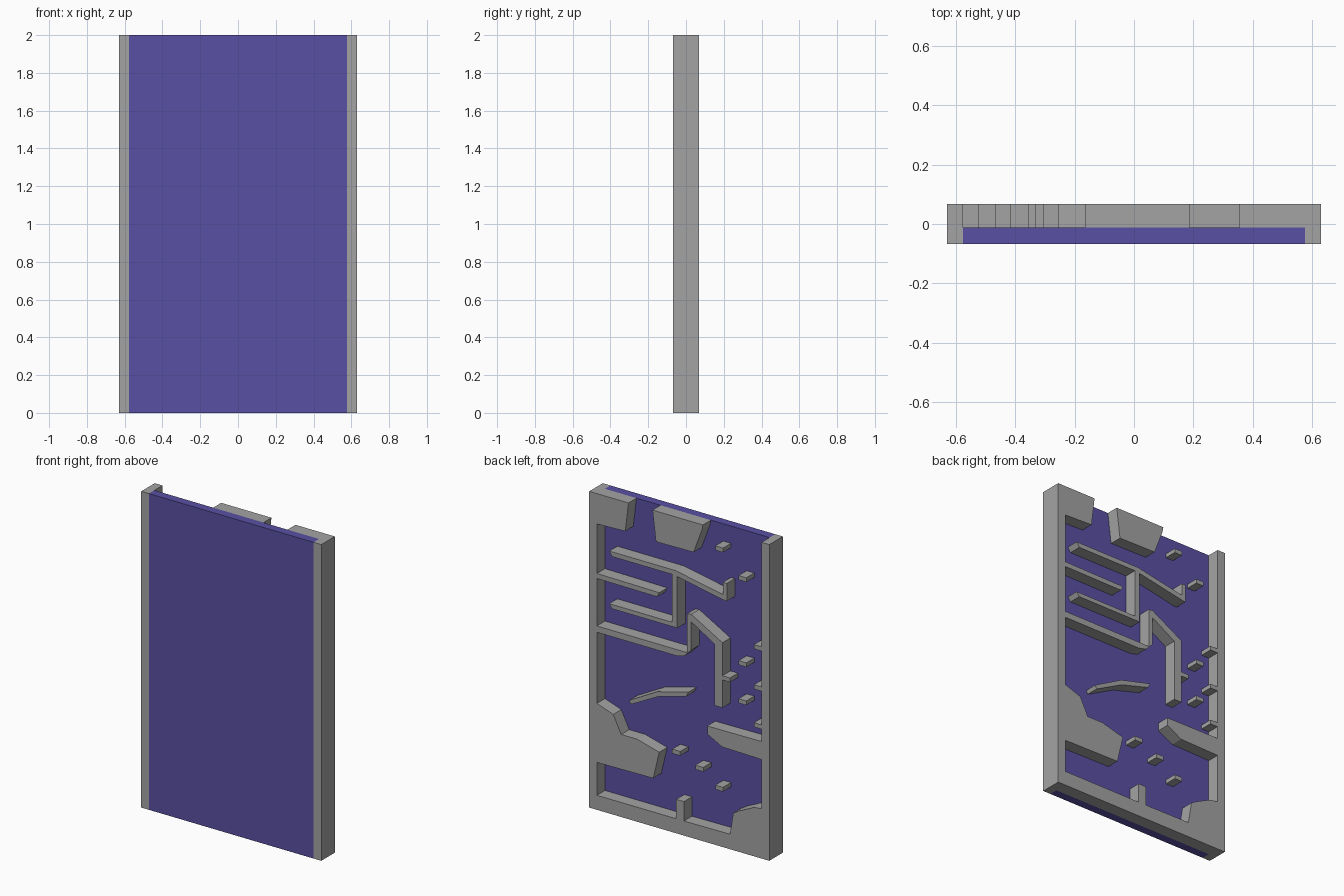
import bpy, bmesh

FRONT, FLOOR, BACK = -0.0675, -0.0125, 0.0675   # depth levels
W, IN = 0.63, 0.576                             # outer and inner half widths


def material(name, rgb):
    m = bpy.data.materials.new(name)
    m.diffuse_color = (*rgb, 1)
    return m


grey = material("grey", (0.37, 0.37, 0.37))
purple = material("purple", (0.10, 0.08, 0.37))


def plate(name, outline, mat=grey, y0=FLOOR, y1=BACK):
    """Extrude an x-z outline from depth y0 to y1."""
    bm = bmesh.new()
    face = bm.faces.new([bm.verts.new((x, y0, z)) for x, z in outline])
    ext = bmesh.ops.extrude_face_region(bm, geom=[face])
    for v in ext["geom"]:
        if isinstance(v, bmesh.types.BMVert):
            v.co.y = y1
    bmesh.ops.recalc_face_normals(bm, faces=bm.faces)
    mesh = bpy.data.meshes.new(name)
    bm.to_mesh(mesh)
    bm.free()
    mesh.materials.append(mat)
    ob = bpy.data.objects.new(name, mesh)
    bpy.context.collection.objects.link(ob)
    return ob


def box(name, x0, x1, z0, z1, mat=grey, y0=FLOOR, y1=BACK):
    return plate(name, [(x0, z0), (x1, z0), (x1, z1), (x0, z1)], mat, y0, y1)


# Front panel and side rails
box("front_panel", -IN, IN, 0, 2, purple, FRONT, FLOOR)
for side, s in (("left", -1), ("right", 1)):
    box(side + "_rail", *sorted((s * IN, s * W)), 0, 2, grey, FRONT, BACK)

# Top blocks
plate("top_corner_block", [(IN, 2), (0.355, 2), (0.378, 1.815), (IN, 1.808)])
plate("top_middle_block", [(0.187, 2), (-0.165, 2), (-0.16, 1.97),
                           (-0.1, 1.81), (0.163, 1.806)])

# Bottom bar with a short post and a raised corner
plate("bottom_bar", [(IN, 0), (IN, 0.092), (0.021, 0.092), (0.021, 0.215),
                     (-0.033, 0.215), (-0.033, 0.092), (-0.355, 0.095),
                     (-0.378, 0.235), (-0.42, 0.26), (-0.525, 0.31),
                     (-IN, 0.315), (-IN, 0)])

# Large side lumps
plate("lower_side_lump", [(IN, 0.673), (0.462, 0.634), (0.406, 0.522),
                          (0.294, 0.522), (0.14, 0.481), (0.182, 0.305),
                          (IN, 0.30)])
plate("wedge_lump", [(-IN, 0.74), (-0.196, 0.737), (-0.196, 0.686),
                     (-0.30, 0.632), (-IN, 0.626)])

# Upper branching ridge
plate("branch_ridge", [(0.49, 1.66), (0.025, 1.66), (-0.305, 1.598),
                       (-0.305, 1.675), (-0.333, 1.675), (-0.333, 1.562),
                       (-0.305, 1.565), (0.014, 1.625), (0.014, 1.30),
                       (0.47, 1.30), (0.49, 1.327), (0.049, 1.327),
                       (0.049, 1.63), (0.47, 1.63)])
plate("straight_ridge", [(IN, 1.495), (0.14, 1.49), (0.155, 1.46), (IN, 1.463)])

# Lower bent ridge
plate("bent_ridge", [(IN, 1.163), (-0.055, 1.163), (-0.055, 1.41),
                     (-0.084, 1.413), (-0.302, 1.292), (-0.302, 0.88),
                     (-0.248, 0.88), (-0.248, 1.268), (-0.084, 1.365),
                     (-0.084, 1.187), (-0.035, 1.136), (0.02, 1.123),
                     (IN, 1.123)])
plate("curved_ridge", [(0.35, 0.753), (0.154, 0.86), (-0.065, 0.916),
                       (-0.05, 0.885), (0.148, 0.83), (0.34, 0.73)])

# Small studs: x start, x end, top height
studs = [(-0.252, -0.306, 1.891), (-0.415, -0.469, 1.747),
         (-0.302, -0.355, 1.083), (-0.415, -0.469, 1.209),
         (-0.415, -0.469, 0.968), (-0.522, -IN, 1.339),
         (-0.522, -IN, 1.085), (-0.522, -IN, 0.845),
         (0.049, -0.007, 0.525), (-0.112, -0.168, 0.467),
         (-0.252, -0.306, 0.378)]
for i, (x0, x1, top) in enumerate(studs):
    box(f"stud_{i + 1}", x1, x0, top - 0.027, top)
